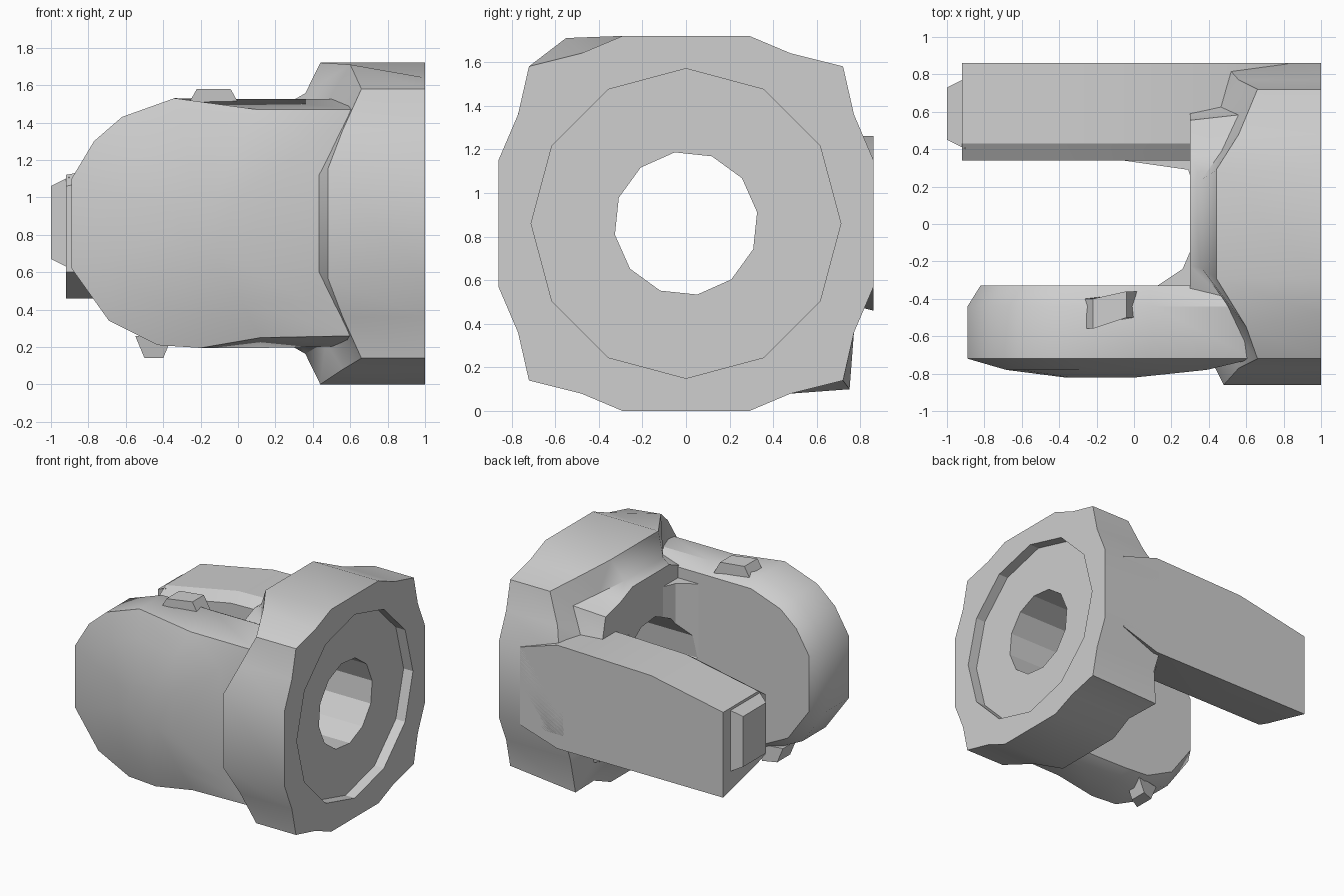
import bpy, bmesh, math
from mathutils import Vector

cube = bpy.data.objects.get("Cube")
if cube:
    bpy.data.objects.remove(cube)

grey = bpy.data.materials.new("plain_grey")
grey.use_nodes = True
COLOUR = (0.62, 0.62, 0.62, 1)
grey.diffuse_color = COLOUR
grey.node_tree.nodes["Principled BSDF"].inputs["Base Color"].default_value = COLOUR
MID_Z = 0.86


def loft(name, rings, smooth=30):
    """Join rings of equal length with side faces and cap both ends."""
    bm = bmesh.new()
    loops = [[bm.verts.new(p) for p in ring] for ring in rings]
    n = len(loops[0])
    for a, b in zip(loops, loops[1:]):
        for i in range(n):
            j = (i + 1) % n
            bm.faces.new((a[i], a[j], b[j], b[i]))
    bm.faces.new(loops[0][::-1])
    bm.faces.new(loops[-1])
    bmesh.ops.recalc_face_normals(bm, faces=bm.faces)
    mesh = bpy.data.meshes.new(name)
    bm.to_mesh(mesh)
    bm.free()
    obj = bpy.data.objects.new(name, mesh)
    bpy.context.collection.objects.link(obj)
    mesh.materials.append(grey)
    bpy.ops.object.select_all(action="DESELECT")
    obj.select_set(True)
    bpy.context.view_layer.objects.active = obj
    if smooth:
        bpy.ops.object.shade_smooth_by_angle(angle=math.radians(smooth))
    return obj


def disc(x, radius, sides, turn=0.0):
    return [(x, radius * math.cos(math.tau * (i + turn) / sides),
             MID_Z + radius * math.sin(math.tau * (i + turn) / sides))
            for i in range(sides)]


def cut(obj, cutter):
    mod = obj.modifiers.new("cut", "BOOLEAN")
    mod.operation = "DIFFERENCE"
    mod.solver = "EXACT"
    mod.object = cutter
    bpy.context.view_layer.objects.active = obj
    bpy.ops.object.modifier_apply(modifier=mod.name)


# Hub: mirrored quarter profile (y, z, setback of the flare at that point)
quarter = [(0.86, 0.29, 0.04), (0.77, 0.5, 0.12), (0.72, 0.72, 0.22),
           (0.48, 0.78, 0.12), (0.29, 0.86, 0)]
half = quarter + [(-y, z, d) for y, z, d in quarter[::-1]]
profile = half + [(-y, -z, d) for y, z, d in half]


def hub_ring(x, scale, setback):
    ring = []
    for y, z, d in profile:
        if y > 0 and z < 0:         # the lower back corner reaches further in
            d *= 0.1
        ring.append((x + d * setback, y * scale, MID_Z + z * scale))
    return ring


flare = hub_ring(0.44, 1, 1)
flare[6] = (0.6, -0.55, 1.71)       # swollen upper front corner
flare[17] = (0.42, 0.75, 0.1)       # swollen lower back corner
hub = loft("hub", [hub_ring(0.3, 0.77, 0), hub_ring(0.36, 0.81, 0.9),
                   flare, hub_ring(1, 1, 0)], 40)

# Fillets between the hub and the two arms
front_plan = [(0.08, -0.36), (0.26, -0.24), (0.32, -0.1), (0.5, -0.1), (0.5, -0.5), (0.1, -0.5)]
back_plan = [(-0.2, 0.36), (0.29, 0.29), (0.32, 0.2), (0.5, 0.2), (0.5, 0.5), (-0.2, 0.5)]
front_fillet = loft("front_fillet", [[(x, y, z) for x, y in front_plan] for z in (0.34, 1.38)])
back_fillet = loft("back_fillet", [[(x, y, z) for x, y in back_plan] for z in (0.62, 1.17)])

# Bore through the hub and shallow recess in its end face
bore = loft("bore_cutter", [disc(x, 0.33, 12, 0.3) for x in (-0.3, 1.3)], 0)
recess = loft("recess_cutter", [disc(x, 0.71, 12) for x in (0.92, 1.3)], 0)
for part in (hub, front_fillet, back_fillet):
    cut(part, bore)
cut(hub, recess)
for tool in (bore, recess):
    tool.hide_render = True
    tool.hide_viewport = True

# Front arm: rounded paddle with a bevelled inner rim and a slight outer dome
paddle = [(0.64, 0.26), (0.12, 0.25), (-0.2, 0.195), (-0.43, 0.21), (-0.69, 0.34),
          (-0.89, 0.62), (-0.89, 1.1), (-0.77, 1.3), (-0.62, 1.43), (-0.34, 1.53),
          (0.1, 1.47), (0.64, 1.47)]
centre = Vector((-0.2, MID_Z))
rings = []
for y, s in ((-0.33, 0.9), (-0.44, 1), (-0.72, 1), (-0.78, 0.7), (-0.82, 0.25)):
    ring = []
    for p in paddle:
        q = centre + (Vector(p) - centre) * s
        if y > -0.5 and q.x > 0:    # inner edge widens towards the hub
            q.y += math.copysign(0.055, q.y - MID_Z)
        ring.append((q.x, y, q.y))
    rings.append(ring)
loft("front_arm", rings, 40)

# Back arm: block with a sloping underside, merging into the side of the hub
stations = ((-0.92, 0.46, 1.12), (-0.3, 0.46, 1.24), (0.5, 0.46, 1.26), (0.82, 0.56, 1.16))
loft("back_arm", [[(x, 0.34, low + 0.14), (x, 0.43, low + 0.11), (x, 0.86, low),
                   (x, 0.86, top), (x, 0.43, top), (x, 0.34, top - 0.06)]
                  for x, low, top in stations], 20)

# Raised pad on the end of the back arm
loft("back_arm_end_pad", [[(x, 0.4 + d, 0.62 + d), (x, 0.78 - d, 0.62 + d),
                           (x, 0.78 - d, 1.11 - d), (x, 0.4 + d, 1.11 - d)]
                          for x, d in ((-0.9, 0), (-1, 0.05))], 0)


# Small tapered lugs on the rim of the front arm
def lug(name, x, base, tip, wide, narrow):
    loft(name, [[(x - w, -0.56, z), (x + w, -0.5, z),
                 (x + w, -0.36, z), (x - w, -0.4, z)]
                for z, w in ((base, wide), (tip, narrow))], 0)


lug("upper_lug", -0.13, 1.42, 1.58, 0.18, 0.09)
lug("lower_lug", -0.45, 0.26, 0.14, 0.1, 0.05)
